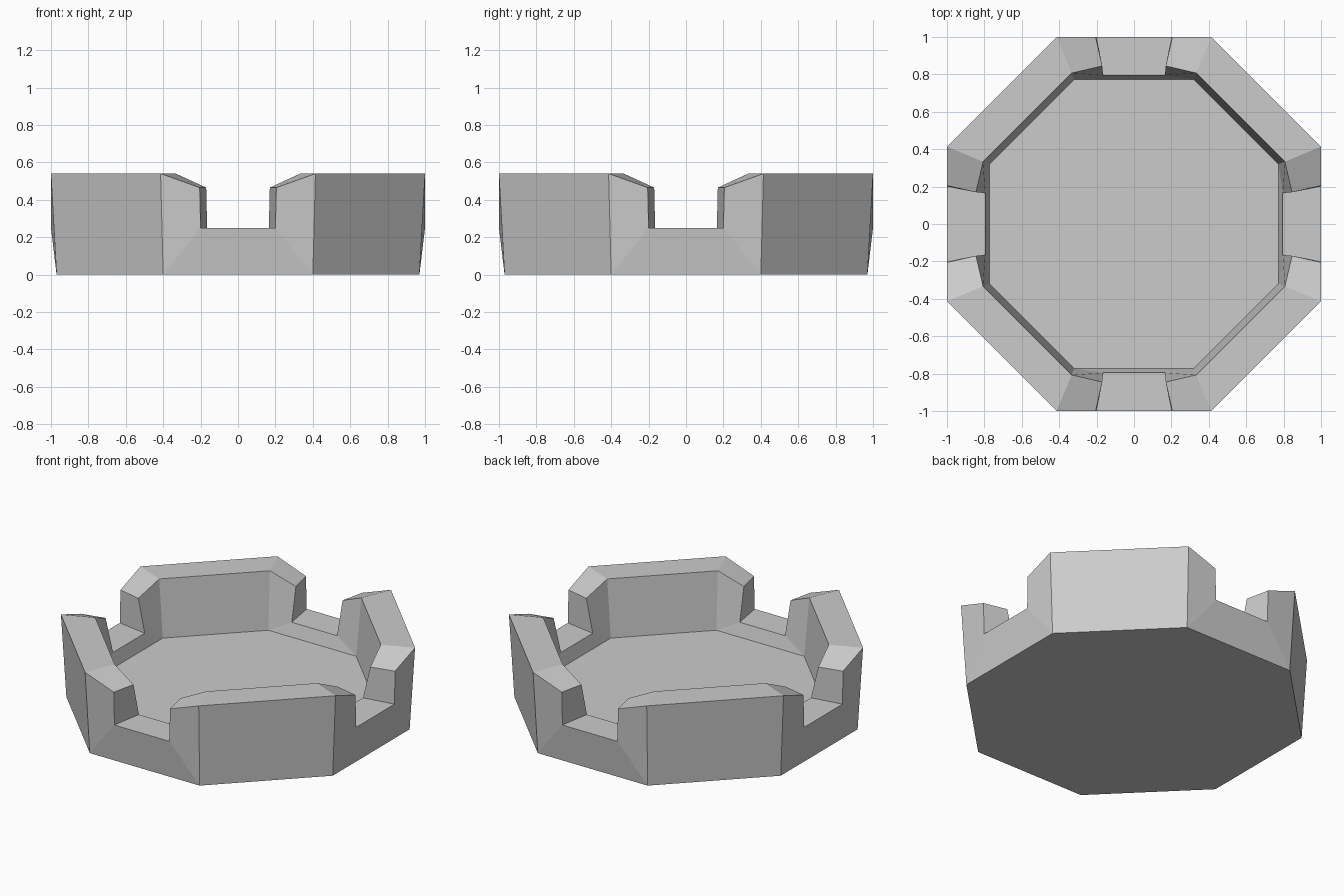
import bpy
import bmesh
from math import pi
from mathutils import Matrix, Vector

cube = bpy.data.objects.get("Cube")
if cube:
    bpy.data.objects.remove(cube, do_unlink=True)

stone = bpy.data.materials.new("grey_stone")
stone.use_nodes = True
colour = (0.6, 0.6, 0.6, 1)
stone.diffuse_color = colour
stone.node_tree.nodes["Principled BSDF"].inputs["Base Color"].default_value = colour

# Key points on one half of the front side
POINTS = {
    "base": (0.40, -0.97, 0),
    "rim_out": (0.414, -1, 0.54),
    "post_out": (0.205, -1, 0.465),
    "sill_out": (0.20, -1, 0.25),
    "sill_in": (0.165, -0.795, 0.25),
    "post_in": (0.17, -0.845, 0.465),
    "rim_in": (0.333, -0.807, 0.54),
    "floor": (0.32, -0.772, 0.165),
}

bm = bmesh.new()
sides = []
for turn in range(4):
    spin = Matrix.Rotation(turn * pi / 2, 3, "Z")
    halves = []
    for sign in (-1, 1):
        flip = Vector((sign, 1, 1))
        halves.append({name: bm.verts.new(spin @ (Vector(p) * flip))
                       for name, p in POINTS.items()})
    sides.append(halves)


def strip(a, b, names):
    """Bridge two sets of key points along a chain of names."""
    for n, m in zip(names, names[1:]):
        bm.faces.new((a[n], b[n], b[m], a[m]))


for i, (left, right) in enumerate(sides):
    # Low opening: outer apron, sill and inner step
    strip(left, right, ("base", "sill_out", "sill_in", "floor"))
    for half in (left, right):
        # Sloping post beside the opening: outside, jamb, top, inside
        for names in (("base", "rim_out", "post_out", "sill_out"),
                      ("sill_out", "post_out", "post_in", "sill_in"),
                      ("post_out", "rim_out", "rim_in", "post_in"),
                      ("sill_in", "post_in", "rim_in", "floor")):
            bm.faces.new([half[n] for n in names])
    # Tall corner wall to the next side
    strip(right, sides[(i + 1) % 4][0], ("base", "rim_out", "rim_in", "floor"))

# Floor and underside
for name in ("floor", "base"):
    bm.faces.new([half[name] for side in sides for half in side])

bmesh.ops.recalc_face_normals(bm, faces=bm.faces)
mesh = bpy.data.meshes.new("octagonal_basin")
bm.to_mesh(mesh)
bm.free()
mesh.materials.append(stone)
basin = bpy.data.objects.new("octagonal_basin", mesh)
bpy.context.collection.objects.link(basin)
